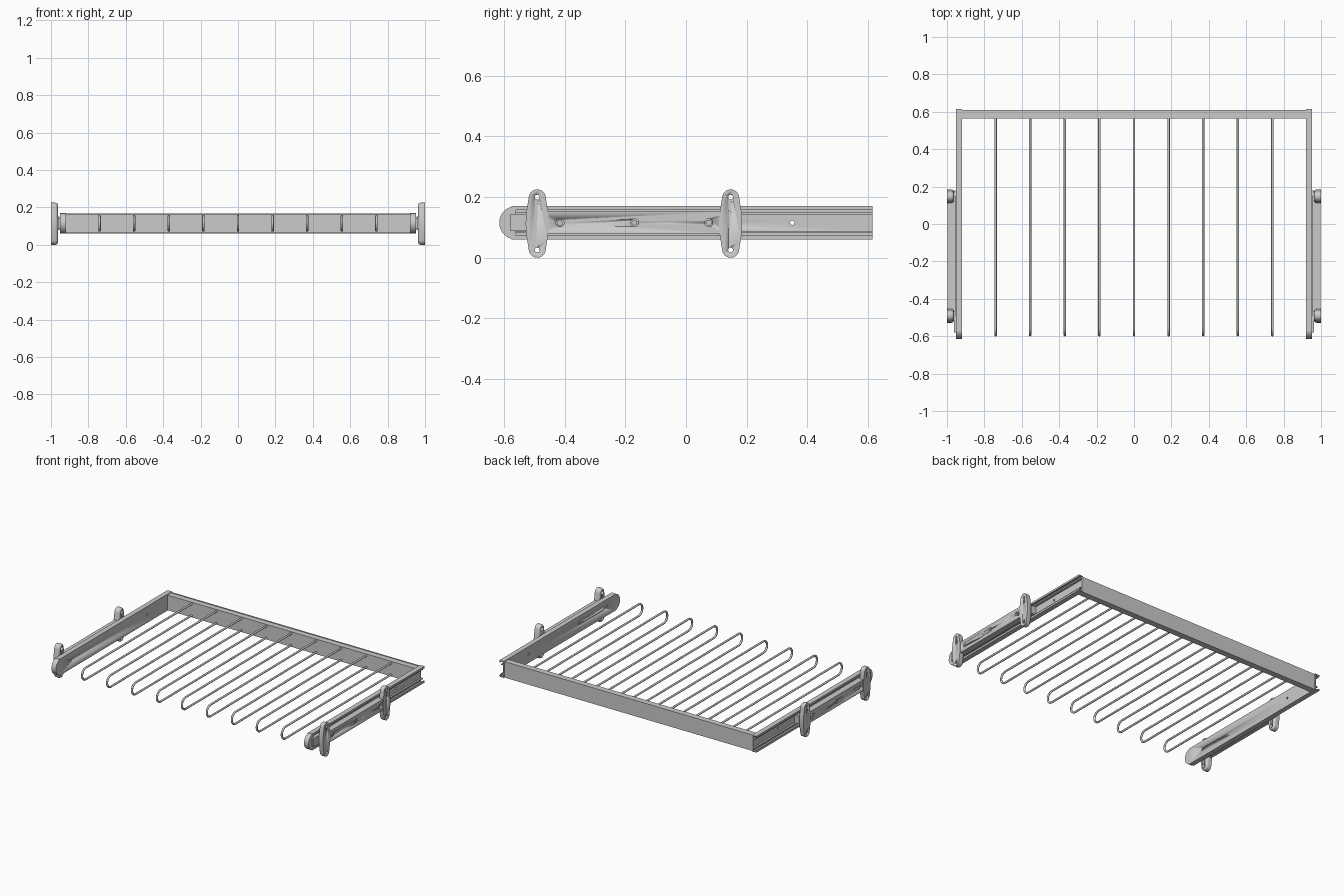
import bpy, bmesh, math

if "Cube" in bpy.data.objects:
    bpy.data.objects.remove(bpy.data.objects["Cube"])

ZC = 0.115


def make(name, bm, smooth=True):
    bmesh.ops.recalc_face_normals(bm, faces=bm.faces[:])
    me = bpy.data.meshes.new(name)
    bm.to_mesh(me)
    bm.free()
    ob = bpy.data.objects.new(name, me)
    bpy.context.collection.objects.link(ob)
    activate(ob)
    if smooth:
        bpy.ops.object.shade_smooth_by_angle(angle=math.radians(30))
    return ob


def activate(ob):
    bpy.ops.object.select_all(action='DESELECT')
    ob.select_set(True)
    bpy.context.view_layer.objects.active = ob


def extrude(bm, pts, vec):
    f = bm.faces.new([bm.verts.new(p) for p in pts])
    r = bmesh.ops.extrude_face_region(bm, geom=[f])
    bmesh.ops.translate(bm, vec=vec, verts=[v for v in r['geom'] if isinstance(v, bmesh.types.BMVert)])


def side_prism(name, yz, x0, x1, round_inner=0):
    """Extrude a side outline along x, optionally rounding the edge at x0."""
    bm = bmesh.new()
    extrude(bm, [(x0, y, z) for y, z in yz], (x1 - x0, 0, 0))
    if round_inner:
        edges = [e for e in bm.edges if all(abs(v.co.x - x0) < 1e-5 for v in e.verts)]
        bmesh.ops.bevel(bm, geom=edges, offset=round_inner, segments=5, profile=0.5, affect='EDGES')
    return make(name, bm)


def rect(y0, y1, z0, z1):
    return [(y0, z0), (y1, z0), (y1, z1), (y0, z1)]


def arc(cy, cz, ry, rz, a0, a1, n):
    return [(cy + ry * math.cos(math.radians(a0 + (a1 - a0) * i / n)),
             cz + rz * math.sin(math.radians(a0 + (a1 - a0) * i / n))) for i in range(n + 1)]


def circle(y, z, r):
    return arc(y, z, r, r, 0, 345, 23)


def drill(ob, y, z, r, x0, x1):
    cut = side_prism("hole_cutter", circle(y, z, r), x0, x1)
    cut.hide_render = True
    m = ob.modifiers.new("hole", 'BOOLEAN')
    m.operation = 'DIFFERENCE'
    m.object = cut
    m.solver = 'EXACT'
    activate(ob)
    bpy.ops.object.modifier_move_to_index(modifier="hole", index=0)
    bpy.ops.object.modifier_apply(modifier="hole")
    bpy.data.objects.remove(cut)


sides = []

# Moving rail: lipped channel, open to the outside
half = [(.928, .028), (.940, .028), (.940, .034), (.928, .034), (.928, .050),
        (.946, .050), (.946, .042), (.953, .042), (.953, .055), (.920, .055)]
profile = half + [(x, -z) for x, z in reversed(half)]
bm = bmesh.new()
extrude(bm, [(x, -.575, ZC + z) for x, z in profile], (0, 1.19, 0))
rail = make("side_rail", bm)
for y in (-.45, .35):
    drill(rail, y, ZC, .007, .9, .96)
sides.append(rail)

# Rounded front end of the rail
cap = arc(-.56, ZC, .055, .055, 90, 270, 20) + [(-.575 + .015, ZC - .055)]
sides.append(side_prism("rail_end_cap", cap[:-1], .920, .953))

# Fixed slide: thin runner and outer body
sides.append(side_prism("slide_runner", rect(-.58, .18, ZC - .027, ZC + .027), .929, .963))
body = side_prism("slide_body", rect(-.49, .15, ZC - .037, ZC + .037), .955, .996)
screw_ys = (-.415, -.17, .075)
for y in screw_ys:
    drill(body, y, ZC, .013, .991, 1.01)
sides.append(body)
for y in screw_ys:
    s = side_prism("slide_screw", circle(y, ZC, .009), .988, .996)
    drill(s, y, ZC, .004, .992, 1.01)
    sides.append(s)

# Wall brackets with rounded inner edge and countersunk holes
BZ = .1125
for y in (-.49, .147):
    top = arc(0, .0845, .028, .028, 8, 172, 16)
    right = [(.037, -.030), (.038, 0), (.037, .030), (.033, .055)]
    left = [(-.033, .055), (-.037, .030), (-.038, 0), (-.037, -.030)]
    bottom = [(-a, -b) for a, b in top]
    outline = ([(.033, -.055)] + right + top + left + [(-.033, -.055)] + bottom)
    b = side_prism("wall_bracket", [(y + a, BZ + c) for a, c in outline], .963, 1.0, .014)
    for dz in (-.087, .087):
        drill(b, y, BZ + dz, .013, .95, .985)
        drill(b, y, BZ + dz, .008, .95, 1.02)
    sides.append(b)

# Mirror all side parts to the left
for ob in sides:
    m = ob.modifiers.new("mirror", 'MIRROR')
    m.use_axis = (True, False, False)
    m.use_clip = False

# Back bar with a small lip along its rear edge
bm = bmesh.new()
bar = [(.565, .064), (.603, .064), (.603, .061), (.61, .061), (.61, .168), (.603, .168), (.603, .165), (.565, .165)]
extrude(bm, [(-.921, y, z) for y, z in bar], (1.842, 0, 0))
make("back_bar", bm)

# Hanging loops: upright hairpins of round wire
path = [(.575, .154)] + arc(-.555, ZC, .039, .039, 90, 270, 14) + [(.575, .076)]
for i in range(9):
    cu = bpy.data.curves.new("hanging_loop", 'CURVE')
    cu.dimensions = '3D'
    cu.bevel_depth = .0065
    cu.bevel_resolution = 3
    cu.use_fill_caps = True
    sp = cu.splines.new('POLY')
    sp.points.add(len(path) - 1)
    for p, (y, z) in zip(sp.points, path):
        p.co = ((i - 4) * .185, y, z, 1)
    sp.use_smooth = True
    bpy.context.collection.objects.link(bpy.data.objects.new("hanging_loop", cu))
